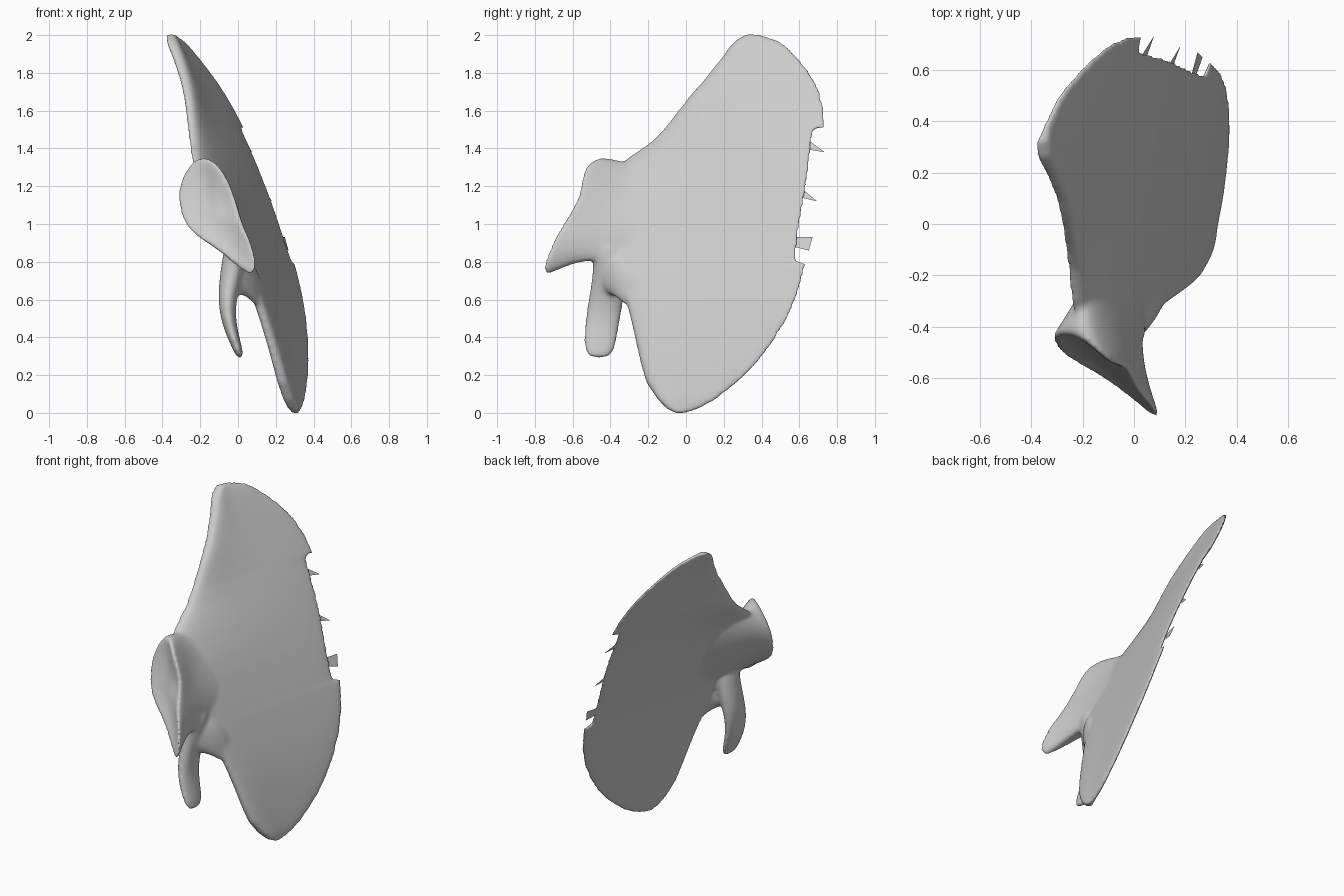
import bpy, bmesh
from math import sin, cos, pi, copysign, exp

if "Cube" in bpy.data.objects:
    bpy.data.objects.remove(bpy.data.objects["Cube"])


def finish(name, bm, levels=0):
    bmesh.ops.recalc_face_normals(bm, faces=bm.faces)
    mesh = bpy.data.meshes.new(name)
    bm.to_mesh(mesh)
    bm.free()
    ob = bpy.data.objects.new(name, mesh)
    bpy.context.collection.objects.link(ob)
    for p in mesh.polygons:
        p.use_smooth = True
    if levels:
        m = ob.modifiers.new("smooth", 'SUBSURF')
        m.levels = m.render_levels = levels
    return ob


def loft(name, rings, levels=0):
    """Skin a list of closed rings and cap both ends."""
    bm = bmesh.new()
    vs = [[bm.verts.new(p) for p in r] for r in rings]
    n = len(vs[0])
    for a, b in zip(vs, vs[1:]):
        for i in range(n):
            j = (i + 1) % n
            bm.faces.new((a[i], a[j], b[j], b[i]))
    bm.faces.new(vs[0])
    bm.faces.new(vs[-1])
    return finish(name, bm, levels)


def sheet_x(y, z):
    """Gently curved, leaning mid surface of the blade."""
    return 0.316 - 0.15 * z - 0.115 * z * z + 0.27 * y


def mix(p, q, f):
    return tuple(a + (b - a) * f for a, b in zip(p, q))


# Blade: height, front edge y, back edge y
rows = [(-.002, -.05, .0), (.02, -.1, .07), (.07, -.15, .16), (.16, -.21, .275),
        (.26, -.24, .375), (.37, -.265, .46), (.48, -.29, .53), (.6, -.32, .585),
        (.7, -.36, .615), (.79, -.38, .64), (.81, -.40, .585),
        (.95, -.42, .597), (1.15, -.42, .633), (1.28, -.40, .653), (1.355, -.30, .66),
        (1.43, -.19, .67), (1.5, -.12, .675), (1.505, -.115, .74), (1.62, -.025, .732),
        (1.69, .03, .715), (1.75, .085, .69), (1.82, .14, .645), (1.88, .19, .595),
        (1.93, .225, .55), (1.97, .26, .495), (2.005, .32, .39)]
dense = []
for a, b in zip(rows, rows[1:]):
    dense += [mix(a, b, k / 2) for k in range(2)]
dense.append(rows[-1])

rings = []
N = 48
for z, yf, yb in dense:
    ring = []
    end = min(1, .75 + 4 * min(z, 2.01 - z))
    for k in range(N):
        a = 2 * pi * k / N
        u = (1 - cos(a)) / 2
        y = yf + (yb - yf) * u
        t = (.018 + .04 * (1 - u) ** 4) * end
        s = sin(a)
        # the front margin leans outward where it meets the neck
        lean = .055 * (1 - u) ** 3 * exp(-((z - 1.42) / .22) ** 2)
        ring.append((sheet_x(y, z) - lean + copysign(abs(s) ** .6, s) * t, y, z))
    rings.append(ring)
parts = [loft("blade_and_socket", rings)]

# Neck flaring forward into the cupped joint socket
rim = [(-.21, -.42, 1.39), (-.355, -.42, 1.20), (-.30, -.52, .95), (-.1, -.61, .87),
       (.115, -.80, .64), (.115, -.755, .85), (.02, -.665, 1.0), (-.01, -.555, 1.16),
       (-.09, -.56, 1.33)]
neck = [(-.235, -.28, 1.35), (-.23, -.28, 1.18), (-.13, -.28, 1.0), (-.06, -.34, .85),
        (.01, -.43, .77), (.035, -.36, .84), (.02, -.3, 1.0), (-.065, -.3, 1.15),
        (-.16, -.28, 1.30)]
root = []
for i, (x, y, z) in enumerate(neck):
    zz = 1.02 + (z - 1.02) * .8
    side = -1 if 1 <= i <= 3 else (1 if 5 <= i <= 7 else 0)
    root.append((sheet_x(-.08, zz) + side * .006, -.08, zz))
body = [mix(p, q, .65) for p, q in zip(neck, rim)]
body[2] = (-.21, -.44, .97)
body[4] = (.02, -.58, .79)
body[5] = (.04, -.56, .86)
parts.append(loft("socket", [root, neck, body, rim,
             [mix(p, (-.13, -.53, 1.06), .12) for p in rim],
             [mix(p, (-.14, -.50, 1.07), .6) for p in rim]], 3))


# Hooked process under the neck, and the arched web joining it to the blade
def ellipses(path, flat):
    out = []
    for x, y, z, h1, h2 in path:
        ring = []
        for k in range(12):
            a = 2 * pi * k / 12
            c, s = cos(a), sin(a)
            ring.append((x + h1 * c, y + h2 * s, z) if flat else (x, y + h1 * c, z + h2 * s))
        out.append(ring)
    return out


hook = [(-.01, -.40, .92, .06, .10), (-.02, -.40, .79, .07, .095),
        (-.045, -.41, .68, .06, .095), (-.06, -.43, .56, .046, .098),
        (-.042, -.447, .45, .038, .095), (-.01, -.457, .36, .03, .092),
        (.014, -.46, .285, .02, .065)]
parts.append(loft("hook", ellipses(hook, True), 2))
web = [(-.06, -.42, .73, .06, .10), (0, -.40, .735, .07, .11),
       (.05, -.36, .73, .06, .12), (.10, -.30, .66, .05, .11), (.13, -.25, .6, .03, .07)]
parts.append(loft("web", ellipses(web, False), 2))

# Fuse the bone into one smooth skin
for p in parts:
    p.select_set(True)
bpy.context.view_layer.objects.active = parts[0]
bpy.ops.object.convert(target='MESH')
for p in parts:
    p.select_set(True)
bpy.context.view_layer.objects.active = parts[0]
bpy.ops.object.join()
bone = bpy.context.view_layer.objects.active
m = bone.modifiers.new("fuse", 'REMESH')
m.mode = 'VOXEL'
m.voxel_size = .01
m.use_smooth_shade = True
m = bone.modifiers.new("soften", 'SMOOTH')
m.factor = .5
m.iterations = 16

# Ragged splinters along the back edge
for k, pts in enumerate([[(.64, 1.45), (.735, 1.38), (.64, 1.395)],
                         [(.61, 1.19), (.695, 1.12), (.61, 1.14)],
                         [(.57, .93), (.67, .93), (.65, .86), (.57, .88)]]):
    bm = bmesh.new()
    bm.faces.new([bm.verts.new((sheet_x(y, z) - .01, y, z)) for y, z in pts])
    finish(f"edge_splinter_{k + 1}", bm)
